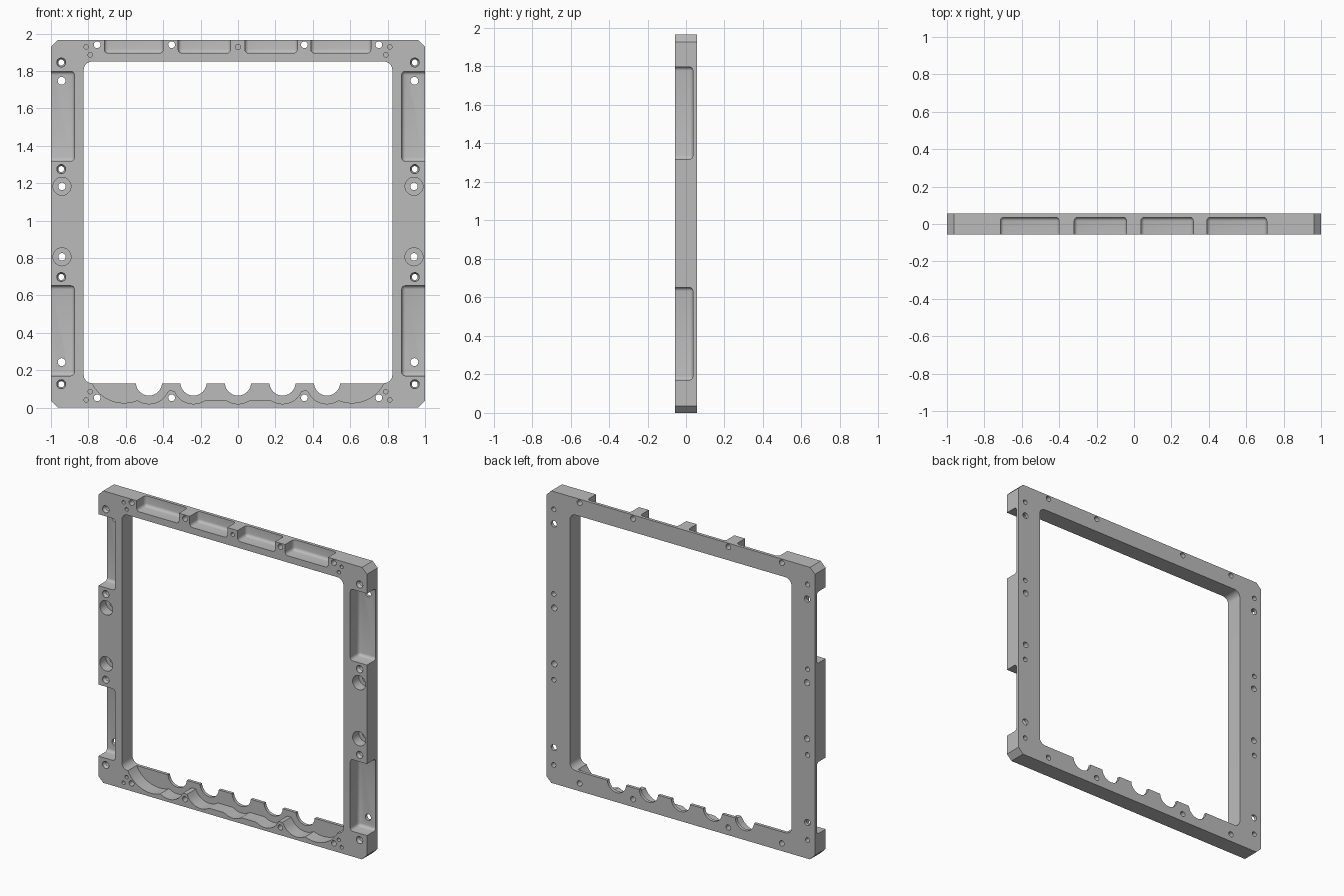
import bpy, bmesh, math

if "Cube" in bpy.data.objects:
    bpy.data.objects.remove(bpy.data.objects["Cube"])

FRONT, BACK = -0.057, 0.057
HEIGHT = 1.965
FLOOR = 0.036          # depth reached by the milled pockets

metal = bpy.data.materials.new("machined grey")
metal.use_nodes = True
grey = (0.5, 0.5, 0.5, 1)
metal.diffuse_color = grey
metal.node_tree.nodes["Principled BSDF"].inputs["Base Color"].default_value = grey


def prism(bm, outline, y0, y1):
    """Extrude an (x, z) outline from y0 to y1."""
    rings = [[bm.verts.new((x, y, z)) for x, z in outline] for y in (y0, y1)]
    bm.faces.new(rings[0])
    bm.faces.new(rings[1])
    for i in range(len(outline)):
        j = (i + 1) % len(outline)
        bm.faces.new((rings[0][i], rings[0][j], rings[1][j], rings[1][i]))


def corner_rect(x0, x1, z0, z1, r, steps):
    """Rectangle outline with rounded corners, or chamfers when steps is 1."""
    pts = []
    for k, (cx, cz) in enumerate(((x1 - r, z1 - r), (x0 + r, z1 - r),
                                  (x0 + r, z0 + r), (x1 - r, z0 + r))):
        for s in range(steps + 1):
            a = (k + s / steps) * math.pi / 2
            pts.append((cx + r * math.cos(a), cz + r * math.sin(a)))
    return pts


def pocket(bm, x0, x1, z0, z1):
    """Rounded box cutter, open towards the front."""
    new = bmesh.ops.create_cube(bm, size=1)["verts"]
    y0, y1 = FRONT - 0.1, FLOOR
    for v in new:
        v.co = ((x0 + x1) / 2 + v.co.x * (x1 - x0),
                (y0 + y1) / 2 + v.co.y * (y1 - y0),
                (z0 + z1) / 2 + v.co.z * (z1 - z0))
    edges = list({e for v in new for e in v.link_edges})
    bmesh.ops.bevel(bm, geom=edges, offset=0.02, segments=4, profile=0.5, affect='EDGES')


def hole(bm, x, z, profile, sides=24):
    """Turned cutter along y from (radius, y) steps."""
    rings = []
    for r, y in profile:
        rings.append([bm.verts.new((x + r * math.cos(2 * math.pi * i / sides), y,
                                    z + r * math.sin(2 * math.pi * i / sides)))
                      for i in range(sides)])
    bm.faces.new(rings[0])
    bm.faces.new(rings[-1])
    for a, b in zip(rings, rings[1:]):
        for i in range(sides):
            j = (i + 1) % sides
            bm.faces.new((a[i], a[j], b[j], b[i]))


def make(name, bm):
    bmesh.ops.recalc_face_normals(bm, faces=bm.faces[:])
    me = bpy.data.meshes.new(name)
    bm.to_mesh(me)
    bm.free()
    me.materials.append(metal)
    ob = bpy.data.objects.new(name, me)
    bpy.context.collection.objects.link(ob)
    return ob


# Chamfered slab
bm = bmesh.new()
prism(bm, corner_rect(-1, 1, 0, HEIGHT, 0.037, 1), FRONT, BACK)
frame = make("frame", bm)
cutters = []

# Central opening
bm = bmesh.new()
prism(bm, corner_rect(-0.825, 0.825, 0.13, 1.85, 0.045, 8), -0.2, 0.2)
cutters.append(make("opening_cutter", bm))

# Scalloped recess in the front of the bottom rail
notches = [i * 0.238 for i in range(-2, 3)]
arcs = [(c, 0.13, 0.11) for c in notches] + [(s * 0.61, 0.215, 0.19) for s in (-1, 1)]


def scallop(x):
    z = 0.09 if 0.3 < abs(x) < 0.42 else 0.04 if abs(x) < 0.3 else 0.14
    for cx, cz, r in arcs:
        if abs(x - cx) < r:
            z = min(z, cz - math.sqrt(r * r - (x - cx) ** 2))
    return z


bm = bmesh.new()
half, count = 0.78, 156
curve = [(x, scallop(x)) for x in (-half + 2 * half * i / count for i in range(count + 1))]
prism(bm, curve + [(half, 0.16), (-half, 0.16)], -0.2, FLOOR)
cutters.append(make("recess_cutter", bm))

# Round notches through the thin rear lip
bm = bmesh.new()
for c in notches:
    hole(bm, c, 0.134, [(0.07, -0.2), (0.07, 0.2)], 40)
cutters.append(make("notch_cutter", bm))

# Pockets along the top and both sides
bm = bmesh.new()
for x0, x1 in ((-0.715, -0.4), (-0.32, -0.04), (0.037, 0.317), (0.39, 0.71)):
    pocket(bm, x0, x1, 1.895, HEIGHT + 0.1)
for z0, z1 in ((0.17, 0.652), (1.317, 1.798)):
    pocket(bm, -1.1, -0.875, z0, z1)
    pocket(bm, 0.875, 1.1, z0, z1)
cutters.append(make("pocket_cutter", bm))

# Screw holes: plain, countersunk, counterbored and blind
plain = [(0.018, -0.2), (0.018, 0.2)]
sunk = [(0.024, -0.2), (0.024, FRONT + 0.01), (0.016, FRONT + 0.022), (0.016, 0.2)]
bored = [(0.048, -0.2), (0.048, 0.01), (0.02, 0.01), (0.02, 0.2)]
blind = [(0.012, -0.2), (0.012, -0.01)]
bm = bmesh.new()
for s in (-1, 1):
    for z in (0.125, 0.698, 1.275, 1.845):
        hole(bm, s * 0.945, z, sunk)
    for z in (0.243, 1.747):
        hole(bm, s * 0.943, z, [(0.021, -0.2), (0.021, 0.2)])
    for z in (0.806, 1.183):
        hole(bm, s * 0.941, z, bored, 32)
    for x in (0.355, 0.753):
        for z in (0.052, 1.94):
            hole(bm, s * x, z, plain)
    for x, z in ((0.812, 0.041), (0.79, 0.085), (0.812, 1.928), (0.79, 1.886)):
        hole(bm, s * x, z, blind, 16)
hole(bm, 0, 1.928, [(0.014, -0.2), (0.014, -0.01)], 16)
cutters.append(make("screw_hole_cutter", bm))

# Cut everything, then drop the helpers
for cutter in cutters:
    mod = frame.modifiers.new(cutter.name, 'BOOLEAN')
    mod.operation, mod.solver, mod.object = 'DIFFERENCE', 'EXACT', cutter
bpy.context.view_layer.update()
result = bpy.data.meshes.new_from_object(
    frame.evaluated_get(bpy.context.evaluated_depsgraph_get()))
frame.modifiers.clear()
frame.data = result
result.materials.clear()
result.materials.append(metal)
for poly in result.polygons:
    poly.material_index = 0
for cutter in cutters:
    bpy.data.objects.remove(cutter)

# Smooth fillets and bores, crisp machined edges
bpy.ops.object.select_all(action='DESELECT')
frame.select_set(True)
bpy.context.view_layer.objects.active = frame
bpy.ops.object.shade_smooth_by_angle(angle=math.radians(30))
